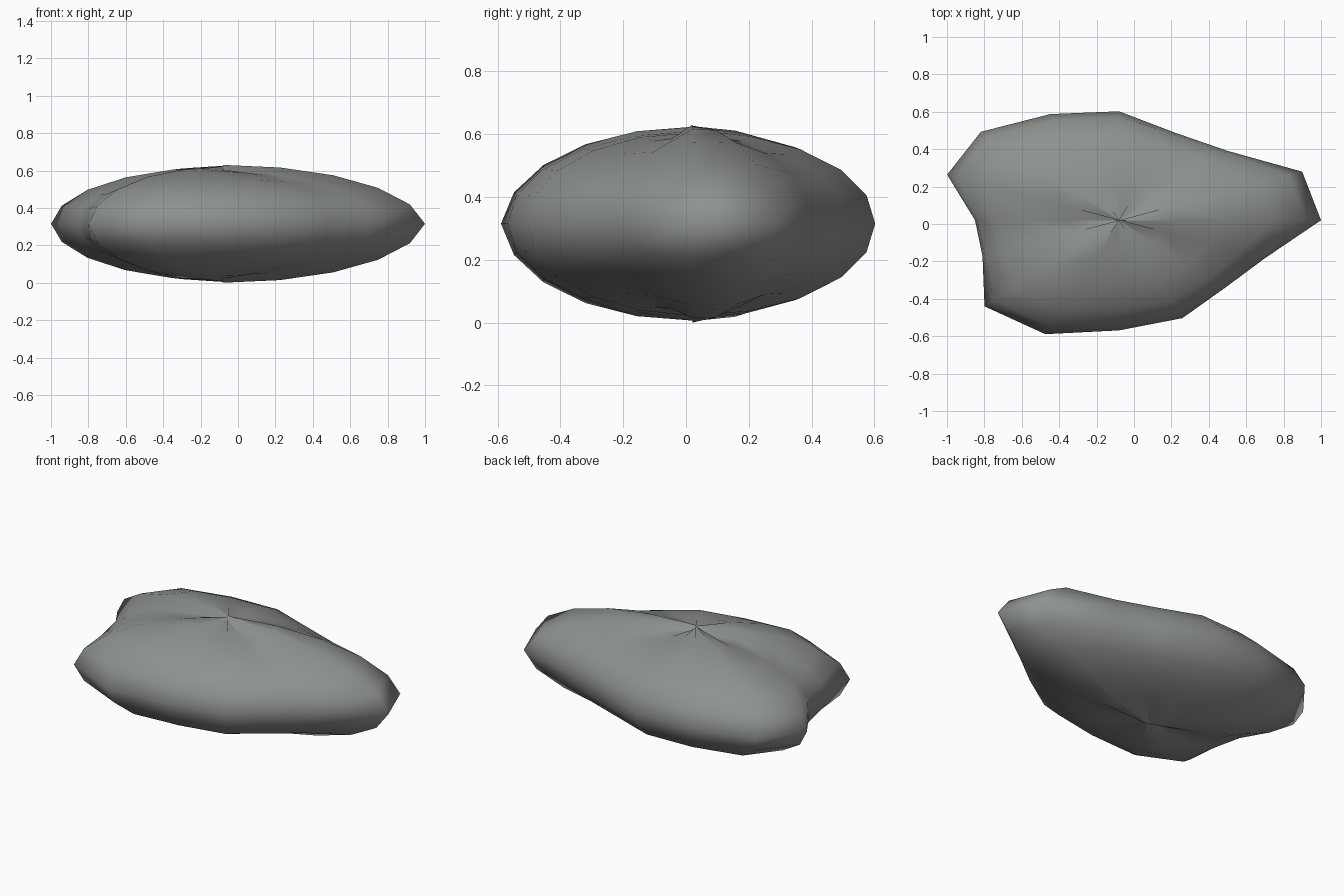
import bpy
import bmesh
from math import sin, cos, pi

cube = bpy.data.objects.get("Cube")
if cube:
    bpy.data.objects.remove(cube)

# Bulge of the stone around its plan, counter-clockwise from +x
BULGE = [1.08, 1.06, 0.82, 0.79, 0.91, 0.96, 1.045, 0.995,
         0.77, 0.79, 1.017, 1.03, 0.92, 0.885, 0.80, 0.84]
RINGS = 10
CENTRE = (-0.08, 0.02, 0.315)
SCALE = (1.0, 0.64, 0.32)


def stone_point(column, ring):
    """Point on a flattened ball whose bulges fade towards the poles."""
    around = 2 * pi * column / len(BULGE)
    up = pi * ring / RINGS - pi / 2
    bulge = BULGE[column]
    pole_bulge = 0.92 + 0.4 * (bulge - 0.92)
    fade = abs(sin(up))
    radius = bulge + (pole_bulge - bulge) * fade
    unit = (cos(around) * cos(up), sin(around) * cos(up), sin(up))
    return [c + s * radius * u for c, s, u in zip(CENTRE, SCALE, unit)]


# Stone body: the columns keep separate ends, which puckers the poles
bm = bmesh.new()
grid = [[bm.verts.new(stone_point(c, r)) for r in range(RINGS + 1)]
        for c in range(len(BULGE))]
for c, column in enumerate(grid):
    following = grid[(c + 1) % len(grid)]
    for r in range(RINGS):
        face = bm.faces.new((column[r], following[r],
                             following[r + 1], column[r + 1]))
        face.smooth = True
mesh = bpy.data.meshes.new("stone")
bm.to_mesh(mesh)
bm.free()
stone = bpy.data.objects.new("stone", mesh)
bpy.context.collection.objects.link(stone)

# Grey stone colour
material = bpy.data.materials.new("stone_grey")
colour = (0.27, 0.29, 0.275, 1.0)
material.use_nodes = True
material.diffuse_color = colour
material.node_tree.nodes["Principled BSDF"].inputs["Base Color"].default_value = colour
mesh.materials.append(material)
